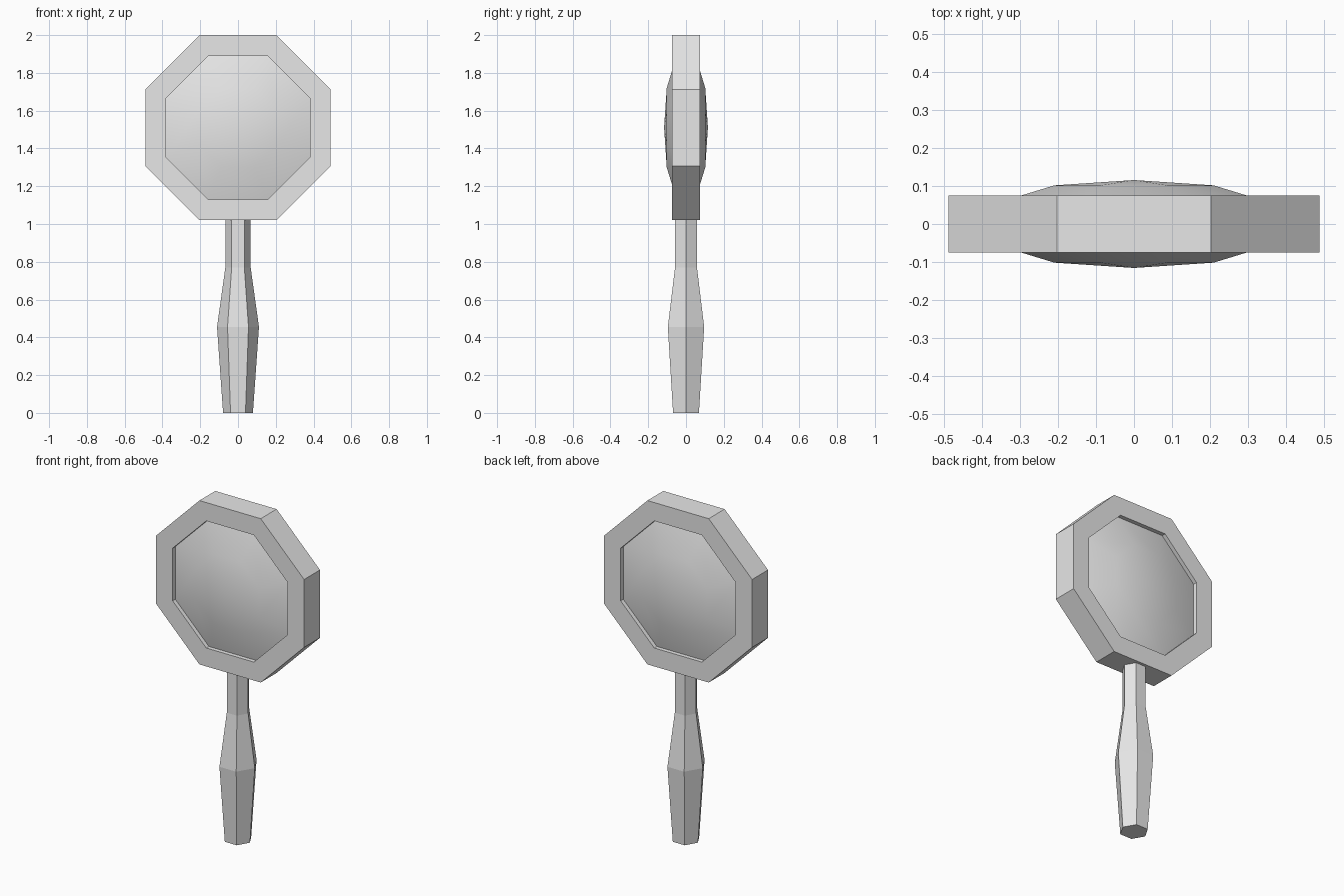
import bpy
import bmesh
import math
from mathutils import Matrix

cube = bpy.data.objects.get("Cube")
if cube:
    bpy.data.objects.remove(cube, do_unlink=True)

GREY = (0.8, 0.8, 0.8, 1.0)
grey = bpy.data.materials.new("plain_grey")
grey.use_nodes = True
grey.diffuse_color = GREY
grey.node_tree.nodes["Principled BSDF"].inputs["Base Color"].default_value = GREY

HEAD_Z = 1.51
OCT = math.cos(math.pi / 8)  # flat-to-corner ratio of an octagon


def lathe(name, profile, sides, phase=0.0, closed=False, matrix=Matrix()):
    """Turn (radius, height) points around z; radius 0 becomes a pole."""
    bm = bmesh.new()
    rings = []
    for r, h in profile:
        if r == 0:
            rings.append([bm.verts.new((0, 0, h))] * sides)
            continue
        angles = [phase + math.tau * i / sides for i in range(sides)]
        rings.append([bm.verts.new((r * math.cos(a), r * math.sin(a), h)) for a in angles])
    pairs = list(zip(rings, rings[1:]))
    if closed:
        pairs.append((rings[-1], rings[0]))
    for low, high in pairs:
        for i in range(sides):
            j = (i + 1) % sides
            corners = dict.fromkeys((low[i], low[j], high[j], high[i]))
            bm.faces.new(list(corners))
    if not closed:
        for ring in (rings[0], rings[-1]):
            if ring[0] != ring[1]:
                bm.faces.new(ring)
    bmesh.ops.recalc_face_normals(bm, faces=bm.faces)
    bm.transform(matrix)
    mesh = bpy.data.meshes.new(name)
    bm.to_mesh(mesh)
    bm.free()
    mesh.materials.append(grey)
    obj = bpy.data.objects.new(name, mesh)
    bpy.context.collection.objects.link(obj)
    return obj


# Head parts are turned about the y axis
upright = Matrix.Translation((0, 0, HEAD_Z)) @ Matrix.Rotation(math.pi / 2, 4, "X")

# Octagonal frame with an open middle
outer, inner, half = 0.49 / OCT, 0.38 / OCT, 0.075
lathe("frame", [(outer, -half), (outer, half), (inner, half), (inner, -half)],
      8, math.pi / 8, True, upright)

# Domed lens, the same on both faces
dome = [(0, 0.116), (0.21 / OCT, 0.102), (inner, 0.05)]
back = [(r, -h) for r, h in reversed(dome)]
lens = lathe("lens", dome + back, 8, math.pi / 8, False, upright)
bpy.ops.object.select_all(action="DESELECT")
lens.select_set(True)
bpy.context.view_layer.objects.active = lens
bpy.ops.object.shade_smooth_by_angle(angle=math.radians(35))

# Six-sided swelling handle
lathe("handle", [(0.079, 0), (0.111, 0.455), (0.067, 0.77), (0.067, 1.025)], 6)
